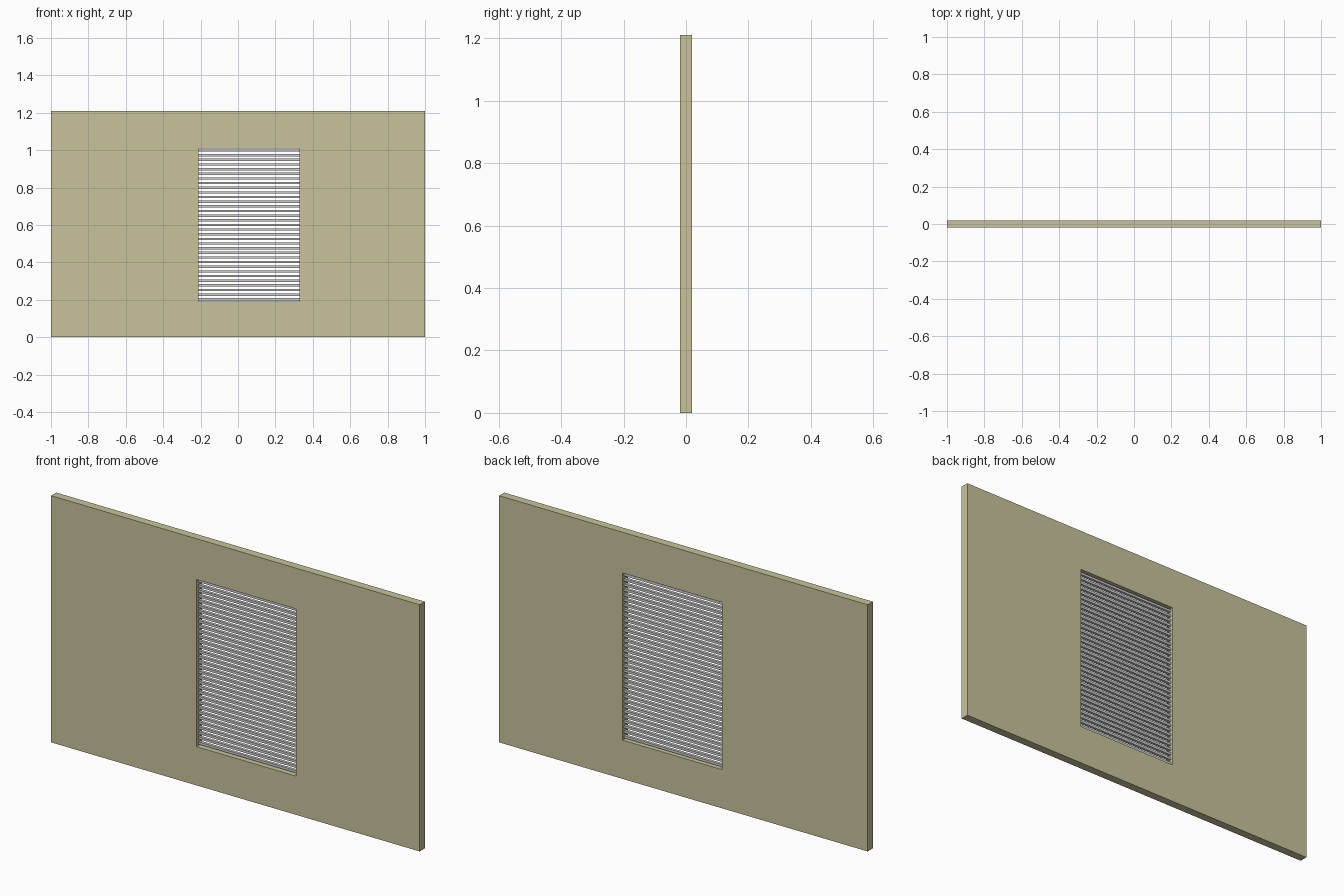
import bpy, bmesh

if "Cube" in bpy.data.objects:
    bpy.data.objects.remove(bpy.data.objects["Cube"])

W, H, T = 2.0, 1.21, 0.04            # wall width, height, thickness
X0, X1, Z0, Z1 = -0.21, 0.33, 0.19, 1.01   # window opening


def finish(bm, name, material=None):
    bmesh.ops.recalc_face_normals(bm, faces=bm.faces)
    mesh = bpy.data.meshes.new(name)
    bm.to_mesh(mesh)
    bm.free()
    obj = bpy.data.objects.new(name, mesh)
    bpy.context.collection.objects.link(obj)
    if material:
        mesh.materials.append(material)
    return obj


def rectangle(bm, x0, x1, z0, z1, y):
    return [bm.verts.new((x, y, z)) for x, z in ((x0, z0), (x1, z0), (x1, z1), (x0, z1))]


# wall panel: a rectangular ring around the opening, extruded through its thickness
beige = bpy.data.materials.new("beige")
beige.diffuse_color = (0.58, 0.55, 0.33, 1)
beige.use_nodes = True
beige.node_tree.nodes["Principled BSDF"].inputs["Base Color"].default_value = beige.diffuse_color
bm = bmesh.new()
outer = rectangle(bm, -W / 2, W / 2, 0, H, -T / 2)
inner = rectangle(bm, X0, X1, Z0, Z1, -T / 2)
ring = [bm.faces.new((outer[i], outer[(i + 1) % 4], inner[(i + 1) % 4], inner[i])) for i in range(4)]
ext = bmesh.ops.extrude_face_region(bm, geom=ring, use_keep_orig=True)
bmesh.ops.translate(bm, vec=(0, T, 0), verts=[g for g in ext["geom"] if isinstance(g, bmesh.types.BMVert)])
finish(bm, "wall_panel", beige)

# horizontal blind slats, recessed in the opening
COUNT, DEPTH, THICK = 33, 0.014, 0.012
pitch = (Z1 - Z0) / COUNT
bm = bmesh.new()
bmesh.ops.create_cube(bm, size=1)
bmesh.ops.scale(bm, vec=(X1 - X0, DEPTH, THICK), verts=bm.verts)
slat = finish(bm, "blind_slats")
slat.location = ((X0 + X1) / 2, 0.002, Z0 + pitch / 2)
array = slat.modifiers.new("stack", 'ARRAY')
array.count = COUNT
array.use_relative_offset = False
array.use_constant_offset = True
array.constant_offset_displace = (0, 0, pitch)
